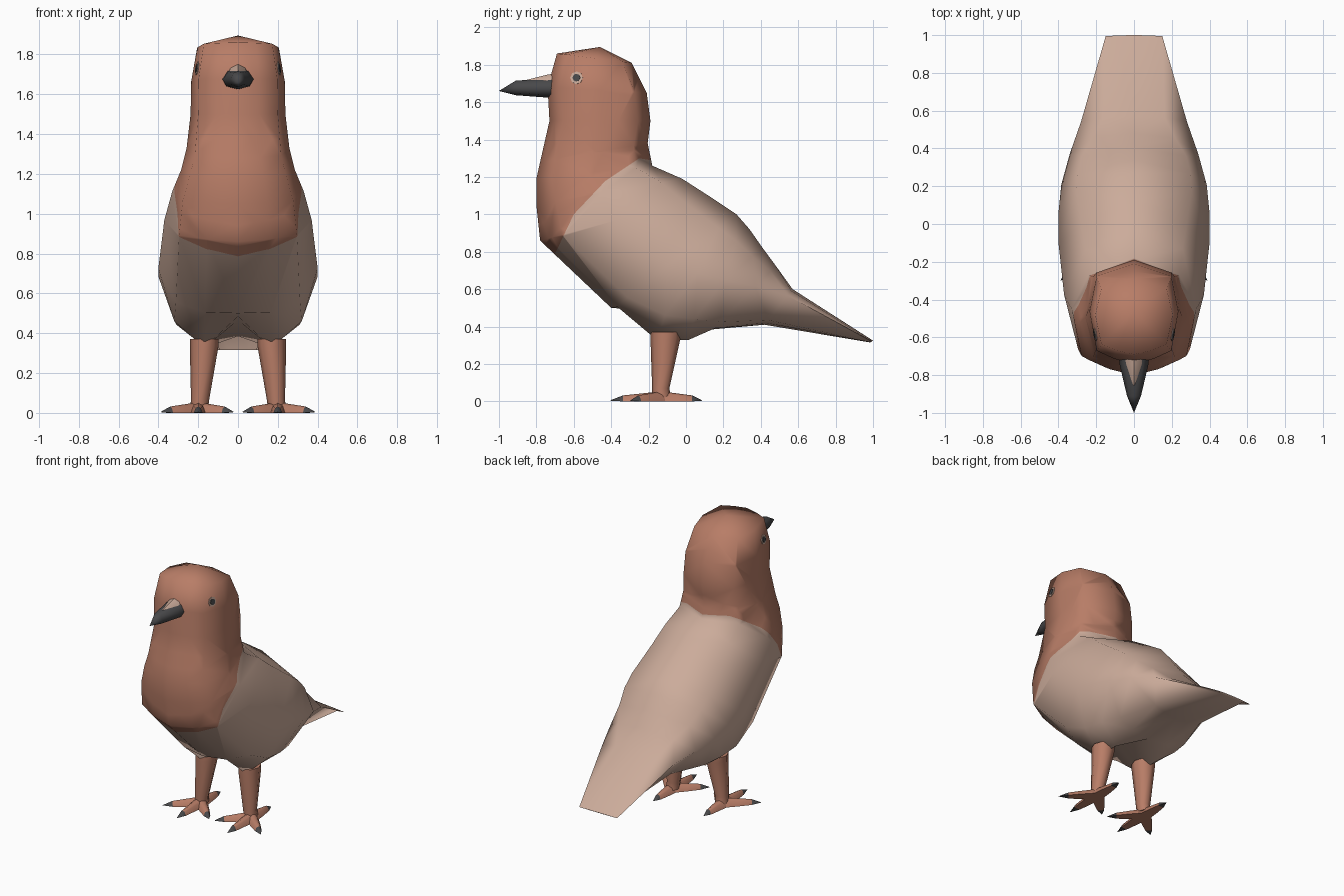
import bpy, bmesh, math
from mathutils import Vector
from mathutils.bvhtree import BVHTree

if "Cube" in bpy.data.objects:
    bpy.data.objects.remove(bpy.data.objects["Cube"])


def material(name, rgb):
    m = bpy.data.materials.new(name)
    m.diffuse_color = (*rgb, 1)
    m.use_nodes = True
    m.node_tree.nodes["Principled BSDF"].inputs["Base Color"].default_value = m.diffuse_color
    return m


RUST = material("rust feathers", (0.48, 0.205, 0.135))
TAN = material("tan feathers", (0.60, 0.41, 0.325))
DARK = material("dark horn", (0.065, 0.065, 0.068))


def finish(bm, name, mats, angle=50):
    bmesh.ops.recalc_face_normals(bm, faces=bm.faces)
    me = bpy.data.meshes.new(name)
    bm.to_mesh(me)
    bm.free()
    for m in mats:
        me.materials.append(m)
    for p in me.polygons:
        p.use_smooth = True
    me.set_sharp_from_angle(angle=math.radians(angle))
    ob = bpy.data.objects.new(name, me)
    bpy.context.collection.objects.link(ob)
    return ob


def loft(rings, start=None, end=None):
    """Skin rings of points, closed by a cap or an optional tip point."""
    bm = bmesh.new()
    vr = [[bm.verts.new(p) for p in r] for r in rings]
    n = len(vr[0])
    for a, b in zip(vr, vr[1:]):
        for i in range(n):
            bm.faces.new((a[i], a[(i + 1) % n], b[(i + 1) % n], b[i]))
    for ring, tip in ((vr[0], start), (vr[-1], end)):
        if tip is None:
            bm.faces.new(ring)
        else:
            t = bm.verts.new(tip)
            for i in range(n):
                bm.faces.new((ring[i], ring[(i + 1) % n], t))
    return bm


# Body: ten-sided sections from crown to tail.
# front y,z / back y,z / half width / front, back corner ratio / widest position / thigh drop
sections = [
    (-.69, 1.86, -.29, 1.81, .205, .84, .84, .52, 0),
    (-.74, 1.68, -.21, 1.65, .235, .84, .84, .52, 0),
    (-.73, 1.50, -.19, 1.50, .238, .84, .84, .52, 0),
    (-.78, 1.28, -.205, 1.38, .258, .84, .84, .50, 0),
    (-.80, 1.19, -.18, 1.26, .285, .84, .84, .45, 0),
    (-.80, 1.05, -.02, 1.19, .33, .84, .78, .45, 0),
    (-.78, .86, .12, 1.10, .37, .80, .75, .45, 0),
    (-.40, .50, .27, 1.00, .40, .78, .76, .45, .02),
    (-.18, .485, .34, .92, .40, .80, .75, .46, .18),
    (-.01, .465, .41, .82, .385, .80, .72, .52, .155),
    (.14, .385, .48, .725, .34, .80, .65, .68, .01),
    (.42, .41, .57, .60, .28, .66, .58, .82, 0),
    (.985, .315, 1.0, .325, .15, .60, .60, .60, 0),
]


def section(fy, fz, ty, tz, w, cf, ct, u, drop):
    half = [(0, 0, 0), (cf * .53, .05, drop), (cf, .13, drop * .45), (1, u, 0),
            (ct, u + (1 - u) * .74, 0), (0, 1, 0)]
    full = half + [(-x, t, d) for x, t, d in half[4:0:-1]]
    return [Vector((x * w, fy + (ty - fy) * t, fz + (tz - fz) * t - d)) for x, t, d in full]


bm = loft([section(*s) for s in sections], start=(0, -.46, 1.895))
# Cut the painted edge between rust head and tan body
edge = [(-.16, 1.285), (-.25, 1.30), (-.43, 1.18), (-.60, 1.00), (-.70, .79)]
planes = []
for (y0, z0), (y1, z1) in zip(edge, edge[1:]):
    planes.append((Vector((0, y0, z0)), Vector((0, z1 - z0, y0 - y1)).normalized()))
bmesh.ops.triangulate(bm, faces=bm.faces)
for co, no in planes:
    bmesh.ops.bisect_plane(bm, geom=bm.verts[:] + bm.edges[:] + bm.faces[:],
                           plane_co=co, plane_no=no, dist=1e-4)
for f in bm.faces:
    c = f.calc_center_median()
    f.material_index = 0 if any((c - co).dot(no) > 0 for co, no in planes) else 1
bmesh.ops.recalc_face_normals(bm, faces=bm.faces)
tree = BVHTree.FromBMesh(bm)
finish(bm, "body", [RUST, TAN], 100)

# Eyes: thin discs laid on the head
for side, label in ((1, "right"), (-1, "left")):
    hit, normal, _, _ = tree.ray_cast(Vector((side, -.585, 1.73)), Vector((-side, 0, 0)))
    rot = normal.to_track_quat('Z', 'Y').to_matrix().to_4x4()
    for part, r, h, mat in (("eye_ring", .034, .004, TAN), ("eye", .021, .008, DARK)):
        bm = bmesh.new()
        bmesh.ops.create_cone(bm, cap_ends=True, segments=8, radius1=r, radius2=r, depth=h)
        bmesh.ops.transform(bm, matrix=rot, verts=bm.verts)
        bmesh.ops.translate(bm, vec=hit + normal * h / 2, verts=bm.verts)
        finish(bm, f"{part}_{label}", [mat], 30)


# Beak and the pale patch on its base
def beak_ring(y, w, z0, z1):
    shape = [(0, 0), (.75, .15), (1, .5), (.65, .9), (0, 1), (-.65, .9), (-1, .5), (-.75, .15)]
    return [(x * w, y, z0 + (z1 - z0) * t) for x, t in shape]


finish(loft([beak_ring(-.66, .085, 1.625, 1.73), beak_ring(-.75, .075, 1.625, 1.725),
             beak_ring(-.91, .037, 1.637, 1.715)], end=(0, -1.0, 1.66)), "beak", [DARK], 80)
finish(loft([[(-.065, -.66, 1.69), (.065, -.66, 1.69), (.04, -.66, 1.74), (0, -.66, 1.76),
              (-.04, -.66, 1.74)],
             [(-.058, -.74, 1.69), (.058, -.74, 1.69), (.035, -.74, 1.73), (0, -.74, 1.747),
              (-.035, -.74, 1.73)]], end=(0, -.87, 1.715)), "beak_base", [TAN])


# Legs and feet
def oval(x, y, z, rx, ry, n=8):
    return [(x + rx * math.cos(math.tau * i / n), y + ry * math.sin(math.tau * i / n), z)
            for i in range(n)]


def toe_ring(o, d, s, w, h):
    p, q = o + d * s, Vector((-d.y, d.x, 0)) * w
    up = Vector((0, 0, h))
    return [p - q, p + q, p + q * .6 + up * .75, p + up, p - q * .6 + up * .75]


for side, label in ((1, "right"), (-1, "left")):
    finish(loft([oval(side * .195, -.13, .02, .045, .05), oval(side * .19, -.135, .07, .046, .046),
                 oval(side * .17, -.11, .335, .072, .08), oval(side * .17, -.11, .37, .072, .08)]),
           f"leg_{label}", [RUST], 80)
    origin = Vector((side * .20, -.13, 0))
    tips = [(.20, -.41), (.02, -.30), (.39, -.30), (.20, .09)]
    for k, (tx, ty) in enumerate(tips):
        d = Vector((side * tx, ty, 0)) - origin
        length = d.length
        d.normalize()
        bm = loft([toe_ring(origin, d, -.01, .045, .055), toe_ring(origin, d, length * .4, .034, .042),
                   toe_ring(origin, d, length * .74, .022, .032)],
                  end=origin + d * length + Vector((0, 0, .004)))
        for f in bm.faces:  # claw at the end of the toe
            if (f.calc_center_median() - origin).dot(d) > length * .75:
                f.material_index = 1
        finish(bm, f"toe_{label}_{k + 1}", [RUST, DARK], 80)
